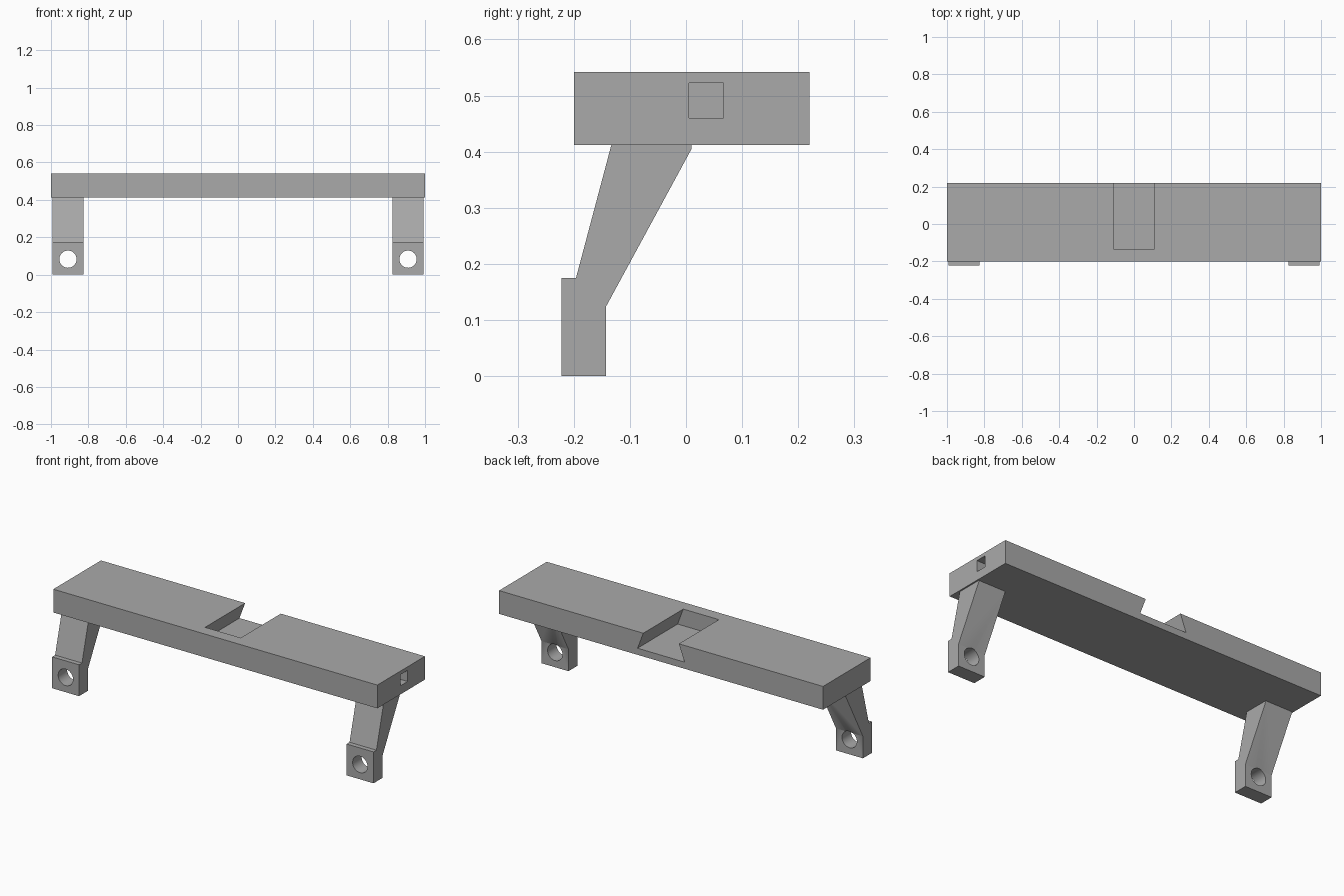
import bpy
import bmesh
from math import radians
from mathutils import Matrix

if "Cube" in bpy.data.objects:
    bpy.data.objects.remove(bpy.data.objects["Cube"])

grey = bpy.data.materials.new("plain grey")
grey.use_nodes = True
colour = (0.4, 0.4, 0.4, 1)
grey.diffuse_color = colour
grey.node_tree.nodes["Principled BSDF"].inputs["Base Color"].default_value = colour


def to_object(name, bm):
    bmesh.ops.recalc_face_normals(bm, faces=bm.faces)
    mesh = bpy.data.meshes.new(name)
    bm.to_mesh(mesh)
    bm.free()
    obj = bpy.data.objects.new(name, mesh)
    mesh.materials.append(grey)
    bpy.context.collection.objects.link(obj)
    return obj


def prism(name, profile, axis, start, end):
    """Extrude a closed profile along x (points are y, z) or y (points are x, z)."""
    bm = bmesh.new()
    place = (lambda a, b: (start, a, b)) if axis == 0 else (lambda a, b: (a, start, b))
    face = bm.faces.new([bm.verts.new(place(a, b)) for a, b in profile])
    moved = bmesh.ops.extrude_face_region(bm, geom=[face])["geom"]
    offset = [0, 0, 0]
    offset[axis] = end - start
    bmesh.ops.translate(bm, vec=offset, verts=[v for v in moved if isinstance(v, bmesh.types.BMVert)])
    return to_object(name, bm)


def box(name, x, y, z):
    return prism(name, [(y[0], z[0]), (y[1], z[0]), (y[1], z[1]), (y[0], z[1])], 0, *x)


def rod(name, radius, length, centre, axis):
    bm = bmesh.new()
    bmesh.ops.create_cone(bm, cap_ends=True, segments=48, radius1=radius, radius2=radius, depth=length)
    turn = Matrix.Rotation(radians(90), 4, "Y" if axis == 0 else "X")
    bm.transform(Matrix.Translation(centre) @ turn)
    return to_object(name, bm)


def cut(obj, cutter):
    mod = obj.modifiers.new("cut", "BOOLEAN")
    mod.operation = "DIFFERENCE"
    mod.solver = "EXACT"
    mod.object = cutter
    select(obj)
    bpy.ops.object.modifier_apply(modifier=mod.name)
    bpy.data.objects.remove(cutter)


def select(obj):
    bpy.ops.object.select_all(action="DESELECT")
    obj.select_set(True)
    bpy.context.view_layer.objects.active = obj


def finish(obj):
    select(obj)
    bpy.ops.object.shade_smooth_by_angle(angle=radians(30))


# Shelf slab with a dovetail slot open at the back
shelf = box("shelf", (-1, 1), (-0.2, 0.22), (0.412, 0.542))
floor, top = 0.449, 0.542
slope = (0.145 - 0.11) / (top - floor)
high = top + 0.05
half_high = 0.11 - slope * 0.05
cut(shelf, prism("slot_cutter", [(-0.145, floor), (0.145, floor), (half_high, high), (-half_high, high)],
                 1, -0.133, 0.3))

# Square pocket in the left end, and a round bore through to the far side of the slot
bore_y, bore_z, pocket = 0.036, 0.491, 0.031
cut(shelf, box("pocket_cutter", (0.88, 1.1), (bore_y - pocket, bore_y + pocket),
               (bore_z - pocket, bore_z + pocket)))
cut(shelf, rod("bore_cutter", 0.025, 1.4, (0.2, bore_y, bore_z), 0))
finish(shelf)

# Slanted legs, each with a screw hole through the foot
leg_profile = [(-0.222, 0), (-0.143, 0), (-0.143, 0.123), (0.01, 0.405),
               (0.01, 0.412), (-0.133, 0.412), (-0.196, 0.175), (-0.222, 0.175)]
for side, name in ((1, "left_leg"), (-1, "right_leg")):
    leg = prism(name, leg_profile, 0, side * 0.826, side * 0.992)
    cut(leg, rod("screw_cutter", 0.046, 0.6, (side * 0.909, -0.18, 0.083), 1))
    finish(leg)
